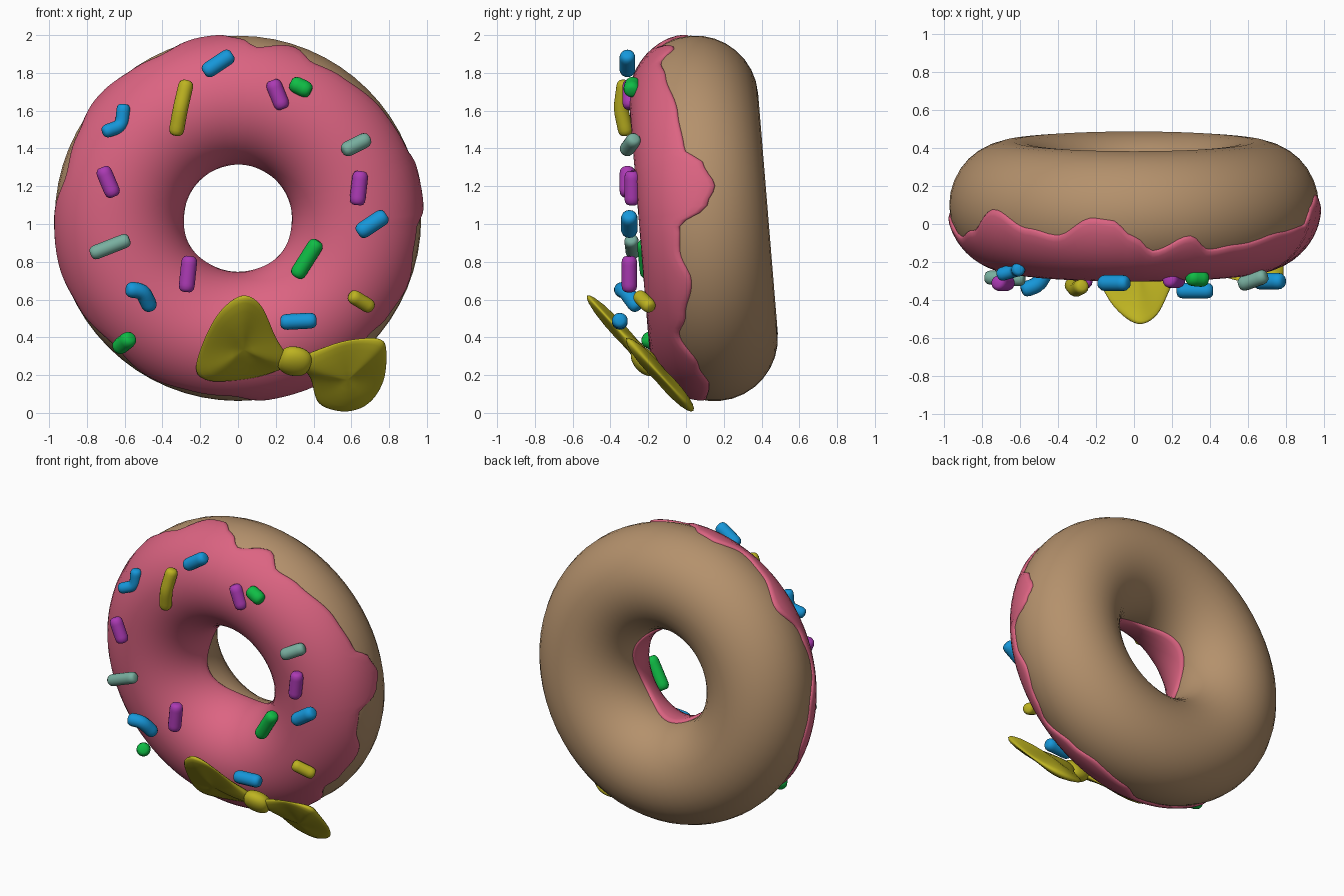
import bpy, bmesh, math
from mathutils import Vector, Matrix

if "Cube" in bpy.data.objects:
    bpy.data.objects.remove(bpy.data.objects["Cube"])

def mat(name, rgb):
    m = bpy.data.materials.new(name)
    m.diffuse_color = (*rgb, 1)
    m.use_nodes = True
    m.node_tree.nodes["Principled BSDF"].inputs["Base Color"].default_value = m.diffuse_color
    return m

DOUGH = mat("dough brown", (.456, .283, .150))
PINK = mat("icing pink", (.716, .127, .223))
YELLOW = mat("yellow", (.51, .45, .015))
BLUE = mat("blue", (.008, .31, .70))
PURPLE = mat("purple", (.41, .042, .456))
GREEN = mat("green", (.005, .51, .06))
TEAL = mat("pale teal", (.19, .43, .35))

def make(name, verts, faces, material):
    me = bpy.data.meshes.new(name)
    me.from_pydata([tuple(v) for v in verts], [], faces)
    bm = bmesh.new()
    bm.from_mesh(me)
    bmesh.ops.remove_doubles(bm, verts=bm.verts, dist=1e-5)
    bmesh.ops.recalc_face_normals(bm, faces=bm.faces)
    bm.to_mesh(me)
    bm.free()
    me.materials.append(material)
    for p in me.polygons:
        p.use_smooth = True
    ob = bpy.data.objects.new(name, me)
    bpy.context.collection.objects.link(ob)
    return ob

def grid_faces(rows, cols, wrap_rows=False, wrap_cols=False):
    return [(i * cols + j, i * cols + (j + 1) % cols,
             (i + 1) % rows * cols + (j + 1) % cols, (i + 1) % rows * cols + j)
            for i in range(rows if wrap_rows else rows - 1)
            for j in range(cols if wrap_cols else cols - 1)]

# ring frame: slightly tilted forwards
M = Matrix.Translation((0, .1, 1.03)) @ Matrix.Rotation(.082, 4, 'X')
R = .635

def on_ring(phi, theta, r):
    rho = R + r * math.cos(theta)
    return M @ Vector((rho * math.cos(phi), -r * math.sin(theta), rho * math.sin(phi)))

# dough ring
N, K = 64, 32
make("dough_ring", [on_ring(math.tau * i / N, math.tau * j / K, .335)
                    for i in range(N) for j in range(K)],
     grid_faces(N, K, True, True), DOUGH)

# icing with a dripping outer edge: (angle, depth) pairs
edge = [(10, .07), (17, .02), (23, -.08), (36, -.1), (55, -.15), (65, -.17), (72, -.09),
        (84, -.17), (90, -.09), (97, 0), (103, .01), (115, -.09), (125, -.06), (139, .03),
        (152, -.1), (165, -.15), (180, -.06), (195, -.03), (208, -.1), (225, -.17),
        (240, -.12), (255, -.16), (268, -.17), (280, -.07), (295, -.05), (306, -.1),
        (319, -.19), (327, -.15), (340, -.1), (350, -.15), (358, -.14), (364, .02), (370, .07)]

def drip(deg):
    if deg < 10:
        deg += 360
    for (a, da), (b, db) in zip(edge, edge[1:]):
        if a <= deg <= b:
            t = (deg - a) / (b - a)
            return da + (db - da) * (1 - math.cos(math.pi * t)) / 2
    return -.1

N = 180
rim = [(0, .325), (.003, .338), (.03, .346)]
verts = []
for i in range(N):
    phi = math.tau * i / N
    t0 = -math.asin(drip(360 * i / N) / .345)
    t1 = math.pi + math.asin((.02 + .05 * math.sin(3 * phi + .3)) / .345)
    prof = [(t0 + a, r) for a, r in rim]
    prof += [(t0 + .1 + (t1 - t0 - .2) * k / 20, .35) for k in range(21)]
    prof += [(t1 - a, r) for a, r in reversed(rim)]
    verts += [on_ring(phi, t, r) for t, r in prof]
make("icing", verts, grid_faces(N, 27, True), PINK)

# sprinkles: rounded rods swept along a straight or bent path
def sprinkle(name, material, r, a, b, bend=None):
    a, b = Vector(a), Vector(b)
    mid = Vector(bend) if bend else (a + b) / 2
    L = (mid - a).length + (b - mid).length

    def at(s):
        half = (mid - a).length
        if bend is None:
            return a.lerp(b, s / L)
        w = .035                      # softened corner
        if s < half - w:
            return a.lerp(mid, s / half)
        if s > half + w:
            return mid.lerp(b, (s - half) / (L - half))
        p, q = a.lerp(mid, (half - w) / half), mid.lerp(b, w / (L - half))
        t = (s - half + w) / (2 * w)
        return p * (1 - t) ** 2 + mid * 2 * t * (1 - t) + q * t * t

    cap = [(0, 0), (0, .45), (.12 * r, .72), (.4 * r, .92), (.8 * r, 1)]
    stations = cap + [(.8 * r + (L - 1.6 * r) * k / 10, 1) for k in range(1, 10)]
    stations += [(L - s, f) for s, f in reversed(cap)]
    S, vs = 14, []
    for s, f in stations:
        tan = (at(min(L, s + .004)) - at(max(0, s - .004))).normalized()
        u = tan.cross(Vector((0, 1, 0))).normalized()
        v = tan.cross(u)
        for k in range(S):
            g = math.tau * k / S
            vs.append(at(s) + (u * math.cos(g) + v * math.sin(g)) * r * f)
    make(name, vs, grid_faces(len(stations), S, False, True), material)

rods = [
    (BLUE, .042, (-.18, -.31, 1.80), (-.03, -.31, 1.90)),
    (YELLOW, .04, (-.33, -.315, 1.47), (-.27, -.325, 1.76), (-.305, -.345, 1.61)),
    (PURPLE, .042, (.18, -.295, 1.76), (.24, -.295, 1.61)),
    (GREEN, .044, (.28, -.28, 1.75), (.385, -.29, 1.70)),
    (BLUE, .036, (-.605, -.24, 1.635), (-.715, -.27, 1.485), (-.615, -.24, 1.52)),
    (PURPLE, .042, (-.72, -.31, 1.30), (-.655, -.31, 1.145)),
    (TEAL, .038, (-.78, -.28, .84), (-.575, -.29, .92)),
    (PURPLE, .042, (-.275, -.30, .64), (-.255, -.30, .83)),
    (BLUE, .042, (-.59, -.35, .655), (-.46, -.25, .55), (-.505, -.32, .645)),
    (GREEN, .044, (-.64, -.11, .34), (-.565, -.22, .40)),
    (BLUE, .042, (.225, -.35, .48), (.415, -.35, .49)),
    (YELLOW, .038, (.595, -.255, .625), (.71, -.185, .555)),
    (GREEN, .042, (.305, -.2, .72), (.425, -.22, .91)),
    (BLUE, .044, (.635, -.30, .95), (.785, -.30, 1.05)),
    (PURPLE, .042, (.63, -.285, 1.10), (.65, -.285, 1.28)),
    (TEAL, .04, (.555, -.32, 1.385), (.695, -.27, 1.455)),
]
for i, (m, r, a, b, *bend) in enumerate(rods):
    sprinkle(f"sprinkle_{i + 1}", m, r, a, b, bend[0] if bend else None)

# bow lies on a plane sloping back towards the bottom
NORMAL = Vector((0, -1, -.92)).normalized()

def bow_point(x, z, h=0):
    return Vector((x, -.21 - .92 * (z - .28), z)) + NORMAL * h

def loop_outline(pts, n=6):
    out = []
    for i in range(len(pts)):
        p = [Vector(pts[(i + k) % len(pts)]) for k in (-1, 0, 1, 2)]
        for j in range(n):
            t = j / n
            out.append(.5 * (2 * p[1] + (p[2] - p[0]) * t
                             + (2 * p[0] - 5 * p[1] + 4 * p[2] - p[3]) * t * t
                             + (3 * p[1] - p[0] - 3 * p[2] + p[3]) * t ** 3))
    return out

def bow_loop(name, pts, centre):
    ol, c = loop_outline(pts), Vector(centre)
    n, vs = len(ol), []
    ts = [0, .25, .5, .75, .9, .97, 1]
    rings = [(t, 1) for t in ts] + [(t, -1) for t in reversed(ts[:-1])]
    for t, side in rings:
        for i, p in enumerate(ol):
            q = c.lerp(p, t)
            fold = 1 + .4 * t * math.cos(3 * math.tau * i / n)
            vs.append(bow_point(q.x, q.y, side * .038 * math.sqrt(1 - t * t) * fold))
    make(name, vs, grid_faces(len(rings), n, False, True), YELLOW)

bow_loop("bow_loop_left", [(.27, .27), (.2, .40), (.12, .57), (.02, .62), (-.1, .53), (-.19, .36),
                           (-.22, .22), (-.14, .17), (.05, .18), (.2, .22)], (.03, .36))
bow_loop("bow_loop_right", [(.33, .28), (.48, .355), (.62, .39), (.75, .39), (.785, .33), (.77, .17),
                            (.69, .05), (.56, .01), (.43, .05), (.385, .18)], (.58, .2))

# bow knot: squashed ball turned to match the bow
knot = []
basis = [Vector((.94, .2, -.25)).normalized(), NORMAL]
basis.append(basis[0].cross(NORMAL).normalized())
for i in range(13):
    for j in range(24):
        a, b = math.pi * i / 12, math.tau * j / 24
        knot.append(bow_point(.3, .28, .01) + basis[0] * .085 * math.cos(a)
                    + basis[1] * .06 * math.sin(a) ** .6 * math.cos(b)
                    + basis[2] * .09 * math.sin(a) ** .6 * math.sin(b))
make("bow_knot", knot, grid_faces(13, 24, False, True), YELLOW)
